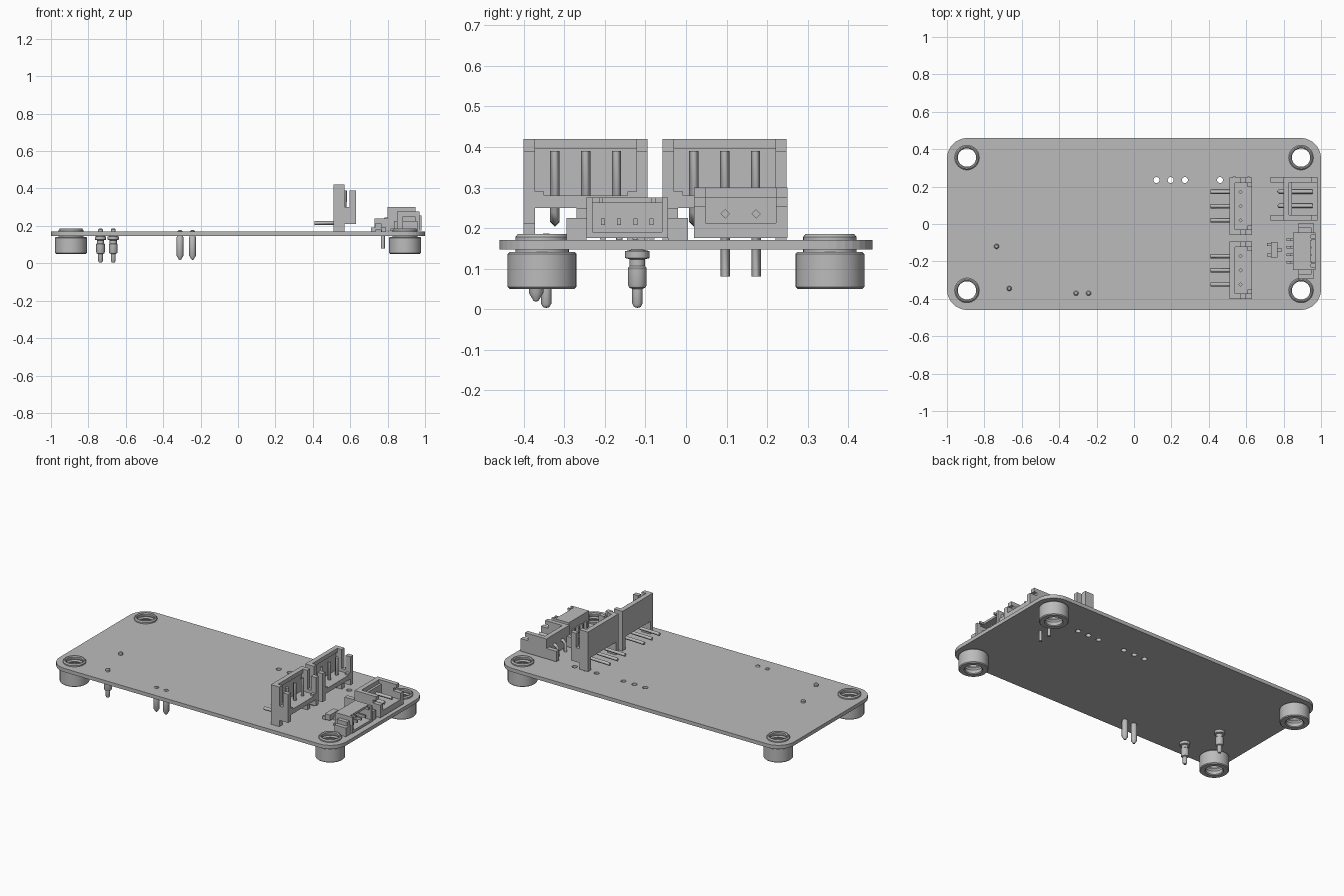
import bpy, bmesh, math
from mathutils import Matrix, Vector

cube = bpy.data.objects.get("Cube")
if cube:
    bpy.data.objects.remove(cube, do_unlink=True)

grey = bpy.data.materials.new("plain grey")
grey.use_nodes = True
COLOUR = (0.5, 0.5, 0.5, 1)
grey.diffuse_color = COLOUR
grey.node_tree.nodes["Principled BSDF"].inputs["Base Color"].default_value = COLOUR


def finish(name, bm, smooth=False):
    bmesh.ops.recalc_face_normals(bm, faces=bm.faces)
    mesh = bpy.data.meshes.new(name)
    bm.to_mesh(mesh)
    bm.free()
    mesh.materials.append(grey)
    ob = bpy.data.objects.new(name, mesh)
    bpy.context.collection.objects.link(ob)
    if smooth:
        bpy.ops.object.select_all(action='DESELECT')
        ob.select_set(True)
        bpy.context.view_layer.objects.active = ob
        bpy.ops.object.shade_smooth_by_angle(angle=math.radians(35))
    return ob


def box(bm, x0, x1, y0, y1, z0, z1):
    size = Matrix.Diagonal((x1 - x0, y1 - y0, z1 - z0, 1))
    centre = Vector((x0 + x1, y0 + y1, z0 + z1)) / 2
    bmesh.ops.create_cube(bm, size=1, matrix=Matrix.Translation(centre) @ size)


def lathe(name, profile, x, y, closed=False, steps=32):
    bm = bmesh.new()
    verts = [bm.verts.new((x + r, y, z)) for r, z in profile]
    edges = [bm.edges.new(p) for p in zip(verts, verts[1:])]
    if closed:
        edges.append(bm.edges.new((verts[-1], verts[0])))
    bmesh.ops.spin(bm, geom=verts + edges, cent=(x, y, 0), axis=(0, 0, 1),
                   angle=math.tau, steps=steps)
    bmesh.ops.remove_doubles(bm, verts=bm.verts, dist=0.0002)
    return finish(name, bm, True)


def wire(name, points, half=0.011):
    """Square pin following a path in the xz plane."""
    curve = bpy.data.curves.new(name, 'CURVE')
    curve.dimensions = '3D'
    curve.bevel_depth = half * 1.3
    curve.bevel_resolution = 0
    curve.use_fill_caps = True
    spline = curve.splines.new('POLY')
    spline.points.add(len(points) - 1)
    for p, co in zip(spline.points, points):
        p.co = (*co, 1)
    curve.materials.append(grey)
    ob = bpy.data.objects.new(name, curve)
    bpy.context.collection.objects.link(ob)


# Circuit board with rounded corners
W, D, R = 1.0, 0.46, 0.11
Z0, Z1 = 0.147, 0.17
bm = bmesh.new()
outline = []
for i, (sx, sy) in enumerate([(1, 1), (-1, 1), (-1, -1), (1, -1)]):
    for k in range(9):
        a = (i + k / 8) * math.pi / 2
        outline.append(bm.verts.new((sx * (W - R) + R * math.cos(a),
                                     sy * (D - R) + R * math.sin(a), Z0)))
face = bm.faces.new(outline)
top = bmesh.ops.extrude_face_region(bm, geom=[face])["geom"]
bmesh.ops.translate(bm, vec=(0, 0, Z1 - Z0),
                    verts=[v for v in top if isinstance(v, bmesh.types.BMVert)])
board = finish("circuit_board", bm)

# Hole cutter: mounting holes and two rows of three wire holes
corners = [(sx * 0.893, sy * 0.355) for sx in (-1, 1) for sy in (-1, 1)]
holes = [(x, y, 0.055) for x, y in corners]
holes += [(x + k * 0.076, 0.235, 0.016) for x in (0.12, 0.46) for k in range(3)]
bm = bmesh.new()
for x, y, r in holes:
    bmesh.ops.create_cone(bm, cap_ends=True, segments=24, radius1=r, radius2=r,
                          depth=0.2, matrix=Matrix.Translation((x, y, Z0)))
cutter = finish("hole_cutter", bm)
cutter.hide_render = True
cutter.hide_set(True)
cut = board.modifiers.new("holes", 'BOOLEAN')
cut.operation = 'DIFFERENCE'
cut.solver = 'EXACT'
cut.object = cutter

# Threaded spacers in the corners
for x, y in corners:
    profile = [(0.049, 0.055), (0.054, 0.05), (0.08, 0.05), (0.085, 0.055),
               (0.085, 0.136), (0.08, 0.141), (0.066, 0.141), (0.066, 0.178),
               (0.06, 0.185), (0.054, 0.185), (0.049, 0.18)]
    groove = [(0.049 + 0.005 * (k % 2), 0.17 - 0.01 * k) for k in range(11)]
    lathe("corner_spacer", profile + groove, x, y, closed=True)

# Spring contact pins
for x, y in [(-0.735, -0.12), (-0.667, -0.345)]:
    lathe("spring_pin", [(0, 0.003), (0.008, 0.005), (0.013, 0.014), (0.013, 0.05),
                         (0.02, 0.053), (0.023, 0.06), (0.023, 0.102), (0.019, 0.106),
                         (0.019, 0.123), (0.03, 0.126), (0.03, 0.143), (0.013, 0.147),
                         (0.013, 0.18), (0.008, 0.186), (0, 0.186)], x, y)

# Pointed contact pins
for x in (-0.31, -0.243):
    lathe("pointed_pin", [(0, 0.018), (0.006, 0.02), (0.018, 0.04), (0.018, 0.14),
                          (0.014, 0.147), (0.013, 0.172), (0.008, 0.177), (0, 0.177)],
          x, -0.37)

# Two tall three-pin sockets
for yc in (-0.2475, 0.0955):
    h = 0.153
    bm = bmesh.new()
    box(bm, 0.51, 0.53, yc - h, yc + h, 0.25, 0.42)             # back wall
    box(bm, 0.53, 0.63, yc - h + 0.015, yc + h - 0.015, 0.25, 0.28)  # floor
    box(bm, 0.53, 0.54, yc - h, yc + h, 0.395, 0.42)            # top rim
    for s in (-1, 1):
        a, b = sorted((yc + s * h, yc + s * (h - 0.028)))
        box(bm, 0.51, 0.57, a, b, 0.17, 0.42)                   # end leg
        box(bm, 0.57, 0.63, a, b, 0.21, 0.30)                   # lower cheek
        box(bm, 0.595, 0.63, a, b, 0.30, 0.39)                  # front post
        a, b = sorted((yc + s * (h - 0.028), yc + s * (h - 0.05)))
        box(bm, 0.607, 0.63, a, b, 0.28, 0.29)                  # corner step
    finish("tall_socket", bm)
    for k in (-1, 0, 1):
        y = yc + k * 0.076
        wire("tall_socket_pin", [(0.41, y, 0.215), (0.55, y, 0.217), (0.57, y, 0.24),
                                 (0.57, y, 0.38), (0.57, y, 0.39)], 0.009)

# Low two-pin socket opening to the side
yc, h = 0.135, 0.115
bm = bmesh.new()
box(bm, 0.80, 0.98, yc - h + 0.012, yc + h - 0.012, 0.175, 0.213)  # floor
box(bm, 0.80, 0.83, yc - h, yc + h, 0.175, 0.30)                  # back wall
box(bm, 0.83, 0.845, yc - h + 0.02, yc + h - 0.02, 0.213, 0.275)
for s in (-1, 1):
    a, b = sorted((yc + s * h, yc + s * (h - 0.028)))
    box(bm, 0.73, 0.80, a, b, 0.175, 0.24)                        # rear ear
    box(bm, 0.83, 0.98, a, b, 0.175, 0.255)                       # side wall
    box(bm, 0.83, 0.95, a, b, 0.275, 0.30)                        # upper rail
    box(bm, 0.83, 0.93, a, b, 0.255, 0.275)
finish("low_socket", bm)
for y in (0.097, 0.173):
    wire("low_socket_pin", [(0.775, y, 0.08), (0.775, y, 0.22), (0.79, y, 0.235),
                            (0.955, y, 0.235)], 0.009)

# Small four-pin socket
yc, h = -0.145, 0.1
bm = bmesh.new()
box(bm, 0.85, 0.97, yc - h, yc + h, 0.175, 0.19)                  # floor
box(bm, 0.85, 0.945, yc - h, yc + h, 0.262, 0.276)                # roof
box(bm, 0.85, 0.88, yc - h, yc + h, 0.19, 0.262)                  # back wall
for s in (-1, 1):
    a, b = sorted((yc + s * h, yc + s * (h - 0.014)))
    box(bm, 0.85, 0.97, a, b, 0.175, 0.276)                       # side wall
    a, b = sorted((yc + s * h, yc + s * (h + 0.05)))
    box(bm, 0.88, 0.96, a, b, 0.17, 0.225)                        # solder tab
    a, b = sorted((yc + s * h, yc + s * (h + 0.025)))
    box(bm, 0.88, 0.95, a, b, 0.225, 0.25)
    a, b = sorted((yc + s * 0.06, yc + s * 0.07))
    box(bm, 0.945, 0.97, a, b, 0.262, 0.276)                      # roof finger
for k in range(4):
    y = yc + (k - 1.5) * 0.04
    box(bm, 0.815, 0.85, y - 0.007, y + 0.007, 0.172, 0.186)      # rear lead
    box(bm, 0.835, 0.85, y - 0.007, y + 0.007, 0.186, 0.225)
    box(bm, 0.88, 0.95, y - 0.005, y + 0.005, 0.207, 0.223)       # contact
finish("small_socket", bm)

# Tiny three-lead chip
bm = bmesh.new()
box(bm, 0.732, 0.768, -0.18, -0.095, 0.177, 0.212)
for x, y in [(0.722, -0.165), (0.722, -0.11), (0.778, -0.138)]:
    box(bm, x - 0.012, x + 0.012, y - 0.008, y + 0.008, 0.17, 0.19)
finish("tiny_chip", bm)
